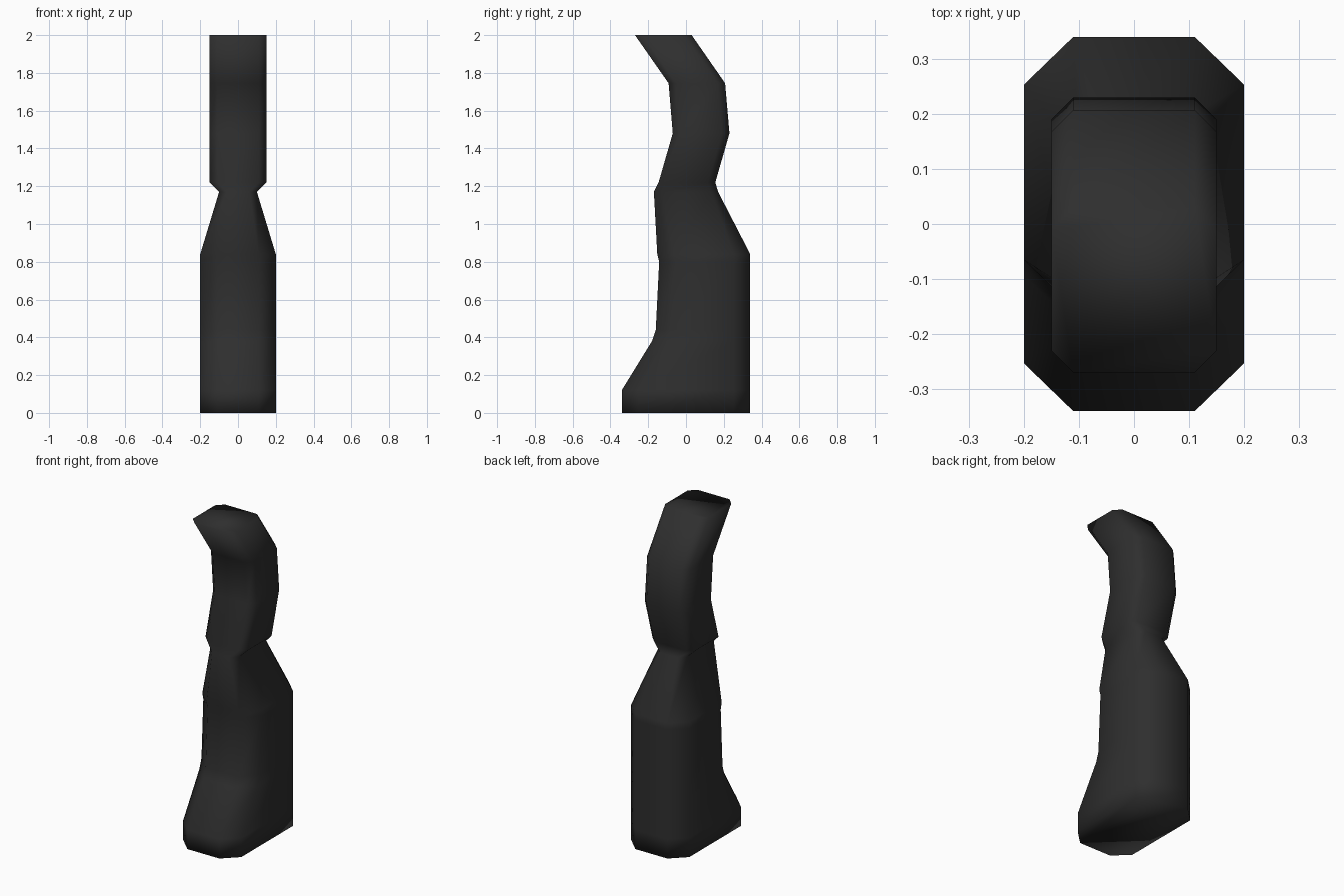
import bpy, bmesh

if "Cube" in bpy.data.objects:
    bpy.data.objects.remove(bpy.data.objects["Cube"])

# Dark plastic
mat = bpy.data.materials.new("charcoal black")
mat.diffuse_color = (0.028, 0.028, 0.028, 1)
mat.use_nodes = True
mat.node_tree.nodes["Principled BSDF"].inputs["Base Color"].default_value = mat.diffuse_color

# Sections: height, half width, front y, back y, chamfer along x, chamfer along y
sections = [
    (0.00, 0.20, -0.34, 0.34, 0.09, 0.087),
    (0.12, 0.20, -0.34, 0.34, 0.09, 0.087),
    (0.38, 0.20, -0.18, 0.34, 0.09, 0.087),
    (0.44, 0.20, -0.16, 0.34, 0.09, 0.087),
    (0.80, 0.20, -0.142, 0.34, 0.09, 0.087),
    (0.84, 0.20, -0.152, 0.34, 0.09, 0.087),
    (1.17, 0.10, -0.17, 0.17, 0.04, 0.04),
    (1.22, 0.15, -0.145, 0.155, 0.04, 0.04),
    (1.48, 0.15, -0.07, 0.23, 0.04, 0.04),
    (1.745, 0.15, -0.092, 0.207, 0.04, 0.04),
    (2.00, 0.15, -0.27, 0.03, 0.04, 0.04),
]


def octagon(bm, z, w, f, b, cx, cy):
    pts = [(w - cx, f), (w, f + cy), (w, b - cy), (w - cx, b),
           (cx - w, b), (-w, b - cy), (-w, f + cy), (cx - w, f)]
    return [bm.verts.new((x, y, z)) for x, y in pts]


# Curved grip lofted through chamfered rectangles
bm = bmesh.new()
rings = [octagon(bm, *s) for s in sections]
for lo, hi in zip(rings, rings[1:]):
    for i in range(8):
        j = (i + 1) % 8
        bm.faces.new((lo[i], lo[j], hi[j], hi[i]))
bm.faces.new(rings[0][::-1])
bm.faces.new(rings[-1])
bmesh.ops.recalc_face_normals(bm, faces=bm.faces[:])
for face in bm.faces:
    face.smooth = True
mesh = bpy.data.meshes.new("grip")
bm.to_mesh(mesh)
bm.free()
mesh.materials.append(mat)
bpy.context.collection.objects.link(bpy.data.objects.new("grip", mesh))
